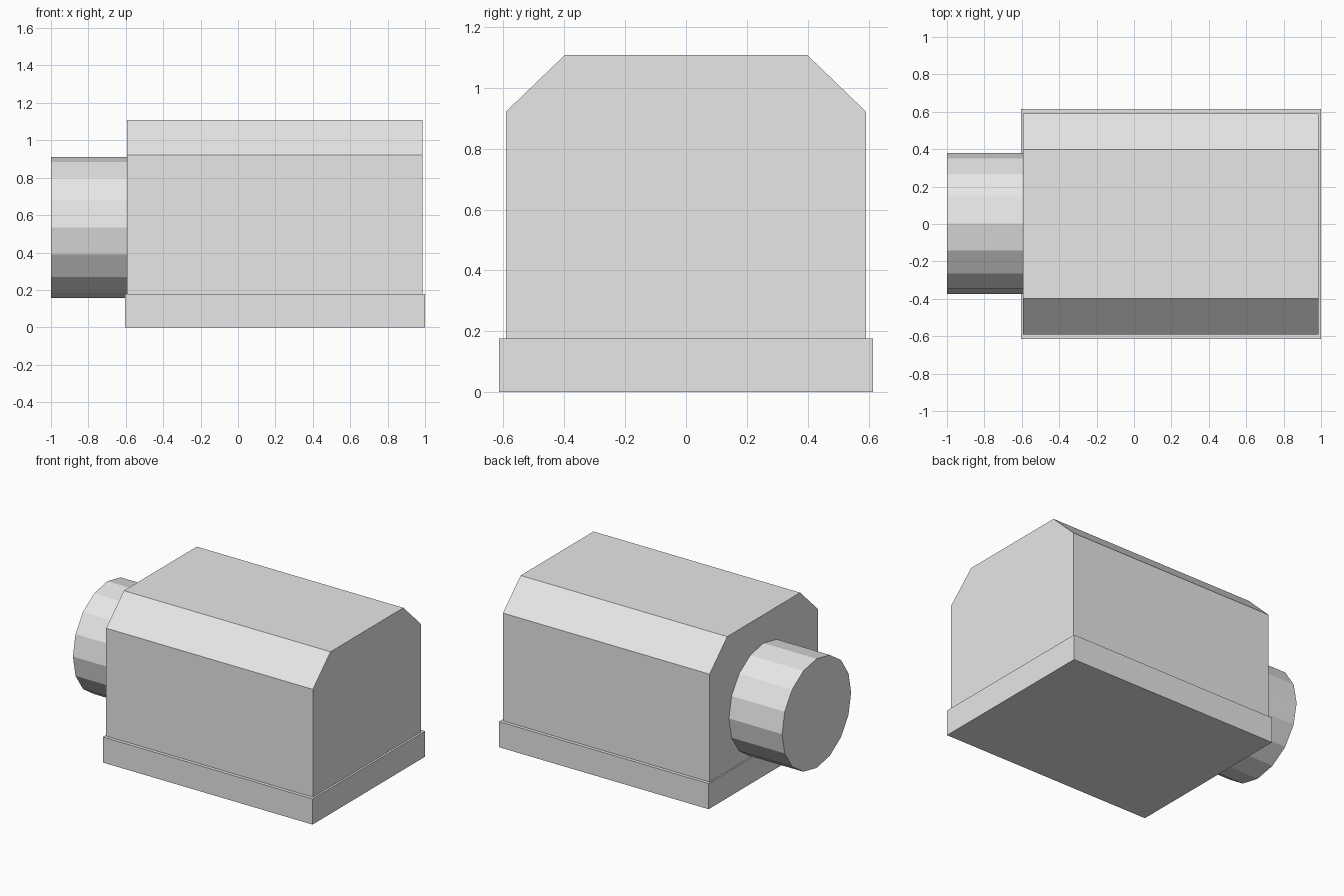
import bpy
import bmesh
from math import radians
from mathutils import Matrix, Vector

cube = bpy.data.objects.get("Cube")
if cube:
    bpy.data.objects.remove(cube, do_unlink=True)

# Single grey finish
GREY = (0.8, 0.8, 0.8, 1.0)
grey = bpy.data.materials.new("light_grey")
grey.use_nodes = True
grey.diffuse_color = GREY
grey.node_tree.nodes["Principled BSDF"].inputs["Base Color"].default_value = GREY


def add_object(name, bm):
    bmesh.ops.recalc_face_normals(bm, faces=bm.faces)
    mesh = bpy.data.meshes.new(name)
    bm.to_mesh(mesh)
    bm.free()
    mesh.materials.append(grey)
    obj = bpy.data.objects.new(name, mesh)
    bpy.context.collection.objects.link(obj)
    return obj


def extrude_along_x(name, half_profile, x0, x1):
    """Mirror a (y, z) half profile across y = 0 and extrude it along x."""
    profile = half_profile + [(-y, z) for y, z in reversed(half_profile)]
    bm = bmesh.new()
    face = bm.faces.new([bm.verts.new((x0, y, z)) for y, z in profile])
    result = bmesh.ops.extrude_face_region(bm, geom=[face])
    verts = [g for g in result["geom"] if isinstance(g, bmesh.types.BMVert)]
    bmesh.ops.translate(bm, verts=verts, vec=(x1 - x0, 0, 0))
    # Keep the starting cap so the solid stays closed
    if not any(all(abs(v.co.x - x0) < 1e-5 for v in f.verts) for f in bm.faces):
        bm.faces.new([v for v in bm.verts if abs(v.co.x - x0) < 1e-5])
    return add_object(name, bm)


# Base plinth
extrude_along_x("base_plinth", [(0.614, 0), (0.614, 0.177)], -0.603, 1.0)

# Housing with chamfered top edges
extrude_along_x("housing", [(0.591, 0.177), (0.591, 0.922), (0.398, 1.108)],
                -0.594, 0.986)

# Sixteen-sided drum on the right end
x0, x1 = -1.0, -0.594
bm = bmesh.new()
place = (Matrix.Translation(Vector(((x0 + x1) / 2, 0.002, 0.535)))
         @ Matrix.Rotation(radians(90), 4, "Y"))
bmesh.ops.create_cone(bm, cap_ends=True, segments=16, radius1=0.377,
                      radius2=0.377, depth=x1 - x0, matrix=place)
add_object("end_drum", bm)
